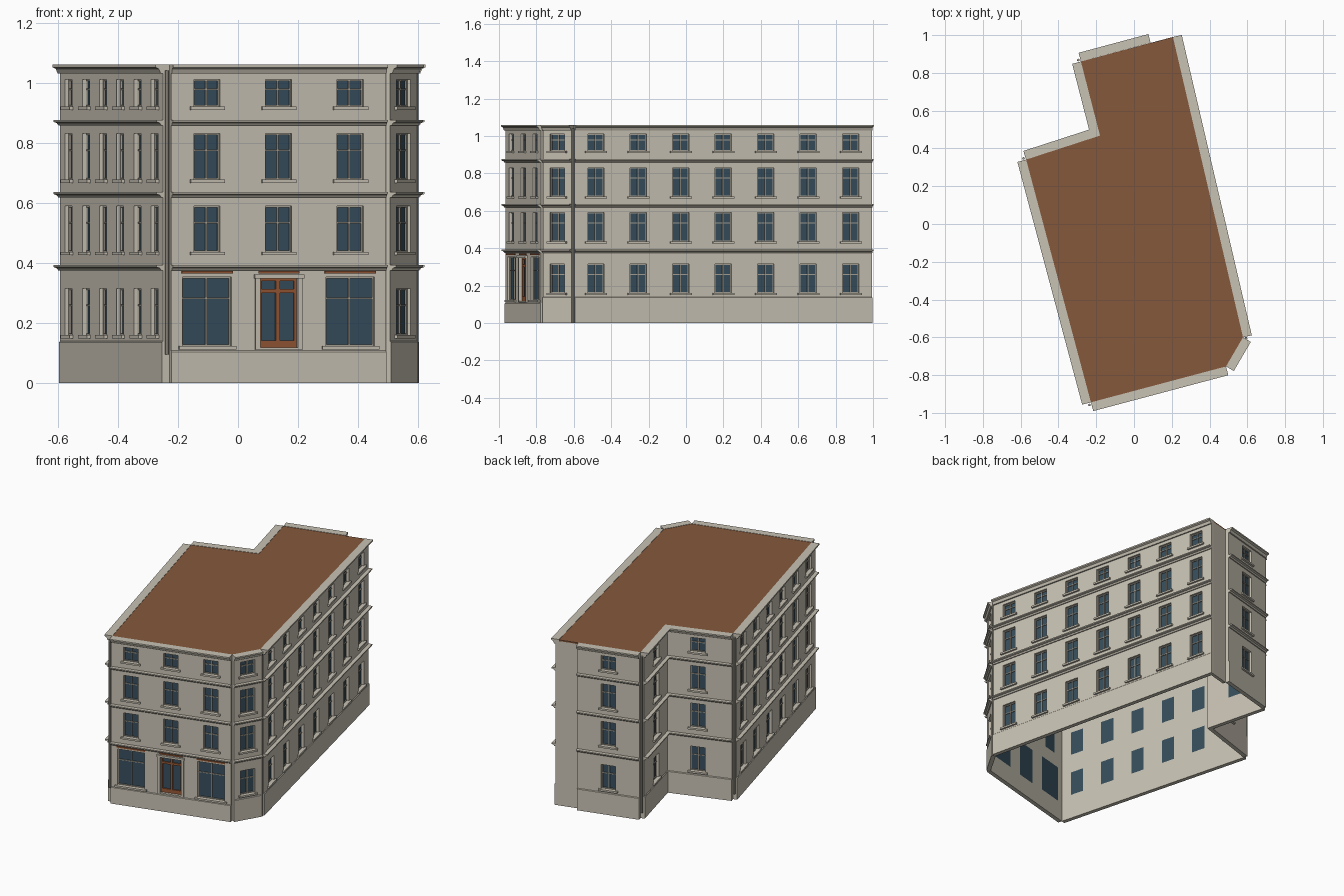
import bpy, bmesh, math
from mathutils import Matrix, Vector

if "Cube" in bpy.data.objects:
    bpy.data.objects.remove(bpy.data.objects["Cube"])

def mat(name, r, g, b):
    m = bpy.data.materials.new(name)
    m.diffuse_color = (r, g, b, 1)
    m.use_nodes = True
    m.node_tree.nodes["Principled BSDF"].inputs["Base Color"].default_value = m.diffuse_color
    return m

STONE = mat("beige_stone", 0.58, 0.54, 0.455)
FRAME = mat("grey_frame", 0.40, 0.37, 0.31)
GLASS = mat("blue_glass", 0.037, 0.076, 0.107)
ROOF = mat("brown_roof", 0.235, 0.098, 0.046)
WOOD = mat("orange_wood", 0.30, 0.095, 0.035)

# One bmesh per kind of part, filled facade by facade
PARTS = {"walls": STONE, "plinth": STONE, "cornices": STONE, "window_sills": STONE,
         "door_surround": STONE, "window_frames": FRAME, "drainpipes": FRAME,
         "window_glass": GLASS, "door_frame": WOOD, "lintels": WOOD, "roof": ROOF}
BM = {n: bmesh.new() for n in PARTS}

# Footprint, counter-clockwise from the front left corner
A, B, C, D = (-0.228, -0.944), (0.487, -0.754), (0.577, -0.600), (0.206, 0.990)
M, E, F, G = (0.088, 0.959), (-0.281, 0.860), (-0.180, 0.468), (-0.571, 0.341)
OUT = 0.022                                   # wall thickness
ROWS = [(0.16, 0.315), (0.437, 0.590), (0.677, 0.830), (0.920, 1.010)]

def frame(P, Q):
    """Matrix from (along, outward, up) to world, and the edge length."""
    d = Vector(Q) - Vector(P)
    u = d.normalized()
    m = Matrix(((u.x, u.y, 0, P[0]), (u.y, -u.x, 0, P[1]), (0, 0, 1, 0), (0, 0, 0, 1)))
    return m, d.length

def box(part, m, s0, s1, o0, o1, z0, z1):
    bm = BM[part]
    v = bmesh.ops.create_cube(bm, size=1)["verts"]
    t = Matrix.Translation(((s0 + s1) / 2, (o0 + o1) / 2, (z0 + z1) / 2))
    bmesh.ops.transform(bm, matrix=m @ t @ Matrix.Diagonal((s1 - s0, o1 - o0, z1 - z0, 1)), verts=v)

def strip(part, m, s0, s1, profile):
    """Moulding with an (outward, up) profile run along an edge."""
    bm = BM[part]
    ends = [[bm.verts.new(m @ Vector((s, o, z))) for o, z in profile] for s in (s0, s1)]
    n = len(profile)
    bm.faces.new(ends[0])
    bm.faces.new(ends[1][::-1])
    for i in range(n):
        j = (i + 1) % n
        bm.faces.new((ends[0][i], ends[1][i], ends[1][j], ends[0][j]))

def wall(m, length, holes):
    """Wall panel with rectangular openings, given thickness inwards."""
    bm = BM["walls"]
    xs = sorted({0, length, *[h[0] for h in holes], *[h[1] for h in holes]})
    zs = sorted({0, 1.05, *[h[2] for h in holes], *[h[3] for h in holes]})
    grid = {(x, z): bm.verts.new(m @ Vector((x, OUT, z))) for x in xs for z in zs}
    faces = []
    for x0, x1 in zip(xs, xs[1:]):
        for z0, z1 in zip(zs, zs[1:]):
            cx, cz = (x0 + x1) / 2, (z0 + z1) / 2
            if not any(h[0] < cx < h[1] and h[2] < cz < h[3] for h in holes):
                faces.append(bm.faces.new([grid[k] for k in ((x0, z0), (x1, z0), (x1, z1), (x0, z1))]))
    r = bmesh.ops.extrude_face_region(bm, geom=faces, use_keep_orig=True)
    new = [v for v in r["geom"] if isinstance(v, bmesh.types.BMVert)]
    bmesh.ops.translate(bm, verts=new, vec=m.to_3x3() @ Vector((0, -OUT, 0)))
    bmesh.ops.delete(bm, geom=[v for v in grid.values() if not v.link_faces], context="VERTS")

def window(m, s, w, z0, z1, transom=0.62):
    a, b, t = s - w / 2, s + w / 2, 0.005
    box("window_glass", m, a, b, 0.0, 0.004, z0, z1)
    for x0, x1 in ((a, a + t), (s - t / 2, s + t / 2), (b - t, b)):
        box("window_frames", m, x0, x1, 0.003, 0.010, z0, z1)
    zt = z0 + (z1 - z0) * transom
    for q0, q1 in ((z0, z0 + t), (zt, zt + t), (z1 - t, z1)):
        box("window_frames", m, a, b, 0.003, 0.0095, q0, q1)
    box("window_sills", m, a - 0.014, b + 0.014, 0.004, OUT + 0.012, z0 - 0.011, z0)

def door(m, s, w, z0, z1):
    a, b = s - w / 2, s + w / 2
    box("window_glass", m, a, b, 0.0, 0.004, z0, z1)
    for x0, x1 in ((a, a + 0.009), (s - 0.007, s + 0.007), (b - 0.009, b)):
        box("door_frame", m, x0, x1, 0.003, 0.012, z0, z1)
    for q0, q1 in ((z0, z0 + 0.024), (0.300, 0.313), (z1 - 0.008, z1)):
        box("door_frame", m, a, b, 0.003, 0.0115, q0, q1)
    for x0, x1 in ((a - 0.016, a), (b, b + 0.016)):
        box("door_surround", m, x0, x1, 0.01, OUT + 0.008, z0 - 0.005, z1)
    box("door_surround", m, a - 0.02, b + 0.02, 0.01, OUT + 0.014, z1, z1 + 0.013)
    box("door_surround", m, a - 0.016, b + 0.016, 0.004, OUT + 0.006, z0 - 0.008, z0)

def cornices(m, length):
    for z in (0.393, 0.636, 0.876):
        strip("cornices", m, 0, length, [(0.01, z), (0.045, z), (0.045, z - 0.007),
              (0.034, z - 0.010), (0.028, z - 0.018), (0.01, z - 0.018)])
    strip("cornices", m, 0, length, [(0, 1.06), (0.048, 1.06), (0.048, 1.051),
          (0.037, 1.046), (0.030, 1.030), (0, 1.030)])

# Facades: ends, number of window bays, plinth height
for P, Q, bays, base in ((A, B, 3, 0.108), (B, C, 1, 0.14), (C, D, 7, 0.14), (M, E, 1, 0.14),
                         (E, F, 1, 0.14), (F, G, 1, 0.14), (G, A, 6, 0.14)):
    m, L = frame(P, Q)
    shop = bays == 3
    holes = []
    for i in range(bays):
        s = L * (i + 0.5) / bays
        for k, (z0, z1) in enumerate(ROWS):
            w, mid = 0.09, 0.62
            if shop and k == 0:
                w, z0, z1, mid = (0.13, 0.118, 0.348, 0) if i == 1 else (0.168, 0.123, 0.353, 0.68)
                lw = 0.07 if i == 1 else 0.088
                box("lintels", m, s - lw, s + lw, 0.018, OUT + 0.006, 0.364, 0.373)
            holes.append((s - w / 2, s + w / 2, z0, z1))
            if mid:
                window(m, s, w, z0, z1, mid)
            else:
                door(m, s, w, z0, z1)
    wall(m, L, holes)
    strip("plinth", m, 0, L, [(0.002, 0), (0.026, 0), (0.026, base - 0.004), (OUT, base), (0.002, base)])
    cornices(m, L)

# Plain party wall at the back
m, L = frame(D, M)
box("walls", m, 0, L, -0.02, 0, 0, 1.05)

# Drainpipes in the corner notches
for (x, y), dx, dy, z0 in ((A, -0.008, -0.014, 0.095), (C, 0.016, -0.004, 0.0),
                           (G, -0.014, 0.007, 0.04), (E, -0.014, 0.008, 0.04)):
    mt = Matrix.Translation((x + dx, y + dy, (z0 + 1.04) / 2))
    bmesh.ops.create_cone(BM["drainpipes"], cap_ends=True, segments=8, radius1=0.007,
                          radius2=0.007, depth=1.04 - z0, matrix=mt)

# Flat roof
bm = BM["roof"]
f = bm.faces.new([bm.verts.new((x, y, 1.045)) for x, y in (A, B, C, D, E, F, G)])
r = bmesh.ops.extrude_face_region(bm, geom=[f], use_keep_orig=True)
bmesh.ops.translate(bm, vec=(0, 0, 0.013),
                    verts=[v for v in r["geom"] if isinstance(v, bmesh.types.BMVert)])

for name, bm in BM.items():
    bmesh.ops.recalc_face_normals(bm, faces=bm.faces)
    me = bpy.data.meshes.new(name)
    bm.to_mesh(me)
    bm.free()
    me.materials.append(PARTS[name])
    bpy.context.collection.objects.link(bpy.data.objects.new(name, me))
